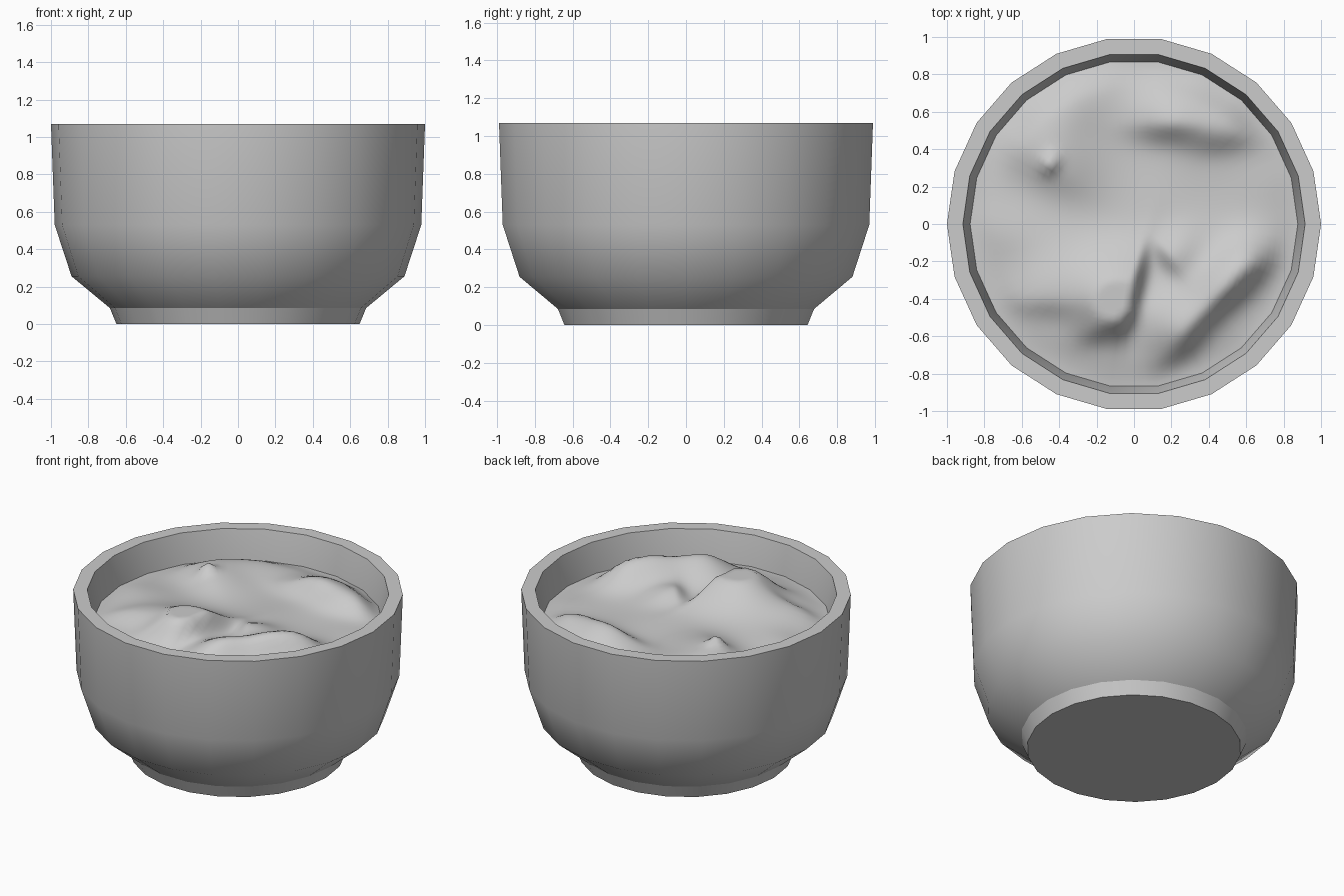
import bpy, bmesh
from math import cos, sin, tau, pi, exp, radians

if "Cube" in bpy.data.objects:
    bpy.data.objects.remove(bpy.data.objects["Cube"])

SIDES = 22


def finish(bm, name):
    for f in bm.faces:
        f.smooth = True
    me = bpy.data.meshes.new(name)
    bm.to_mesh(me)
    bm.free()
    ob = bpy.data.objects.new(name, me)
    bpy.context.collection.objects.link(ob)
    return ob


def ring(bm, r, z, n=SIDES):
    return [bm.verts.new((r * cos(tau * i / n), r * sin(tau * i / n), z)) for i in range(n)]


def bridge(bm, a, b):
    n = len(a)
    for i in range(n):
        j = (i + 1) % n
        bm.faces.new((a[i], a[j], b[j], b[i]))


# Bowl: lathed profile (radius, height, sharp ring) from foot, over the rim, to the inner floor
profile = [(0.65, 0, True), (0.685, 0.085, True), (0.89, 0.255, False), (0.98, 0.53, False),
           (1.0, 1.07, True), (0.915, 1.07, True), (0.875, 0.87, False), (0.85, 0.53, False),
           (0.77, 0.30, False), (0.58, 0.16, True)]
bm = bmesh.new()
rings = [ring(bm, r, z) for r, z, _ in profile]
for a, b in zip(rings, rings[1:]):
    bridge(bm, a, b)
bm.faces.new(rings[0][::-1])
bm.faces.new(rings[-1])
for vs, (_, _, sharp) in zip(rings, profile):
    if sharp:
        for i in range(SIDES):
            bm.edges.get((vs[i], vs[(i + 1) % SIDES])).smooth = False
finish(bm, "bowl")

# Filling lumps: x, y, height, direction of steep side (deg), gentle width, steep width, cross width
lumps = [(-0.03, -0.36, 0.15, -15, 0.24, 0.04, 0.17),
         (-0.16, -0.52, 0.08, -65, 0.15, 0.06, 0.12),
         (0.26, -0.57, 0.13, -40, 0.14, 0.07, 0.14),
         (0.48, -0.34, 0.14, -45, 0.12, 0.07, 0.14),
         (0.62, -0.20, 0.07, -50, 0.10, 0.07, 0.10),
         (0.21, -0.17, 0.07, -140, 0.12, 0.05, 0.09),
         (-0.45, 0.34, 0.07, -120, 0.16, 0.10, 0.16),
         (-0.45, 0.32, 0.05, -60, 0.035, 0.03, 0.035),
         (0.20, 0.55, 0.10, -90, 0.14, 0.07, 0.15),
         (0.50, 0.50, 0.08, -80, 0.14, 0.07, 0.14),
         (-0.50, -0.40, 0.05, -90, 0.14, 0.06, 0.13),
         (-0.38, 0.62, 0.05, -60, 0.15, 0.12, 0.18),
         (-0.66, -0.05, 0.02, -90, 0.13, 0.10, 0.13)]


def filling_height(x, y, t):
    z = 0.0
    for cx, cy, h, deg, gentle, steep, cross in lumps:
        a = radians(deg)
        u = (x - cx) * cos(a) + (y - cy) * sin(a)
        v = -(x - cx) * sin(a) + (y - cy) * cos(a)
        w = steep if u > 0 else gentle
        z += h * exp(-(u / w) ** 2 / 2 - (v / cross) ** 2 / 2)
    z += 0.025 * (1 - t ** 4) + 0.006 * sin(9 * x + 4 * y) * cos(8 * y - 3 * x)
    fade = min(1, (1 - t) / 0.18)
    return 0.875 + min(z, 0.185) * fade * (2 - fade)


# Filling: lumpy disc whose edge follows the bowl's polygon
bm = bmesh.new()
STEPS, SUB = 32, 4
n = SIDES * SUB


def rim_factor(i):
    ang = (tau * i / n) % (tau / SIDES) - pi / SIDES
    return cos(pi / SIDES) / cos(ang)


loops = []
for k in range(1, STEPS + 1):
    t = k / STEPS
    loop = []
    for i in range(n):
        r = 0.88 * t * rim_factor(i)
        x, y = r * cos(tau * i / n), r * sin(tau * i / n)
        loop.append(bm.verts.new((x, y, filling_height(x, y, t))))
    loops.append(loop)
centre = bm.verts.new((0, 0, filling_height(0, 0, 0)))
for i in range(n):
    bm.faces.new((centre, loops[0][i], loops[0][(i + 1) % n]))
for inner, outer in zip(loops, loops[1:]):
    bridge(bm, outer, inner)
finish(bm, "filling")
